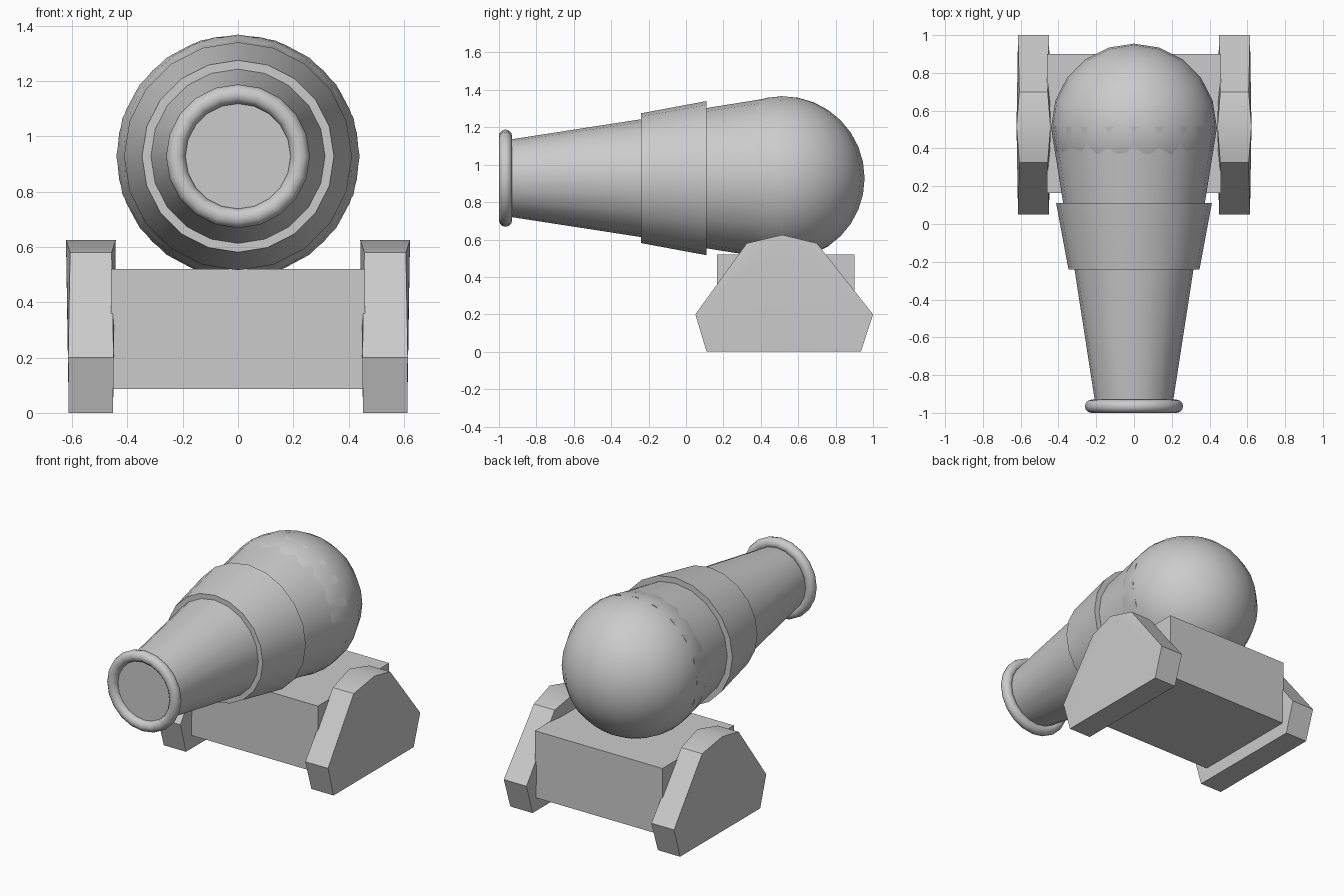
import bpy, bmesh, math
from mathutils import Matrix

if "Cube" in bpy.data.objects:
    bpy.data.objects.remove(bpy.data.objects["Cube"])

AXIS_Z = 0.928
SIDES = 20


def finish(name, bm, angle=30):
    bmesh.ops.recalc_face_normals(bm, faces=bm.faces[:])
    mesh = bpy.data.meshes.new(name)
    bm.to_mesh(mesh)
    bm.free()
    ob = bpy.data.objects.new(name, mesh)
    bpy.context.collection.objects.link(ob)
    bpy.ops.object.select_all(action='DESELECT')
    ob.select_set(True)
    bpy.context.view_layer.objects.active = ob
    bpy.ops.object.shade_smooth_by_angle(angle=math.radians(angle))
    return ob


def lathe(name, profile, closed=False, angle=30):
    """Revolve (y, radius) points around the barrel axis."""
    bm = bmesh.new()
    rings = []
    for y, r in profile:
        ring = []
        for i in range(SIDES):
            a = 2 * math.pi * i / SIDES
            ring.append(bm.verts.new((r * math.cos(a), y, AXIS_Z + r * math.sin(a))))
        rings.append(ring)
    pairs = list(zip(rings, rings[1:]))
    if closed:
        pairs.append((rings[-1], rings[0]))
    else:
        bm.faces.new(rings[0])
        bm.faces.new(rings[-1])
    for a, b in pairs:
        for i in range(SIDES):
            j = (i + 1) % SIDES
            bm.faces.new((a[i], a[j], b[j], b[i]))
    return finish(name, bm, angle)


# Stepped, tapering barrel with a raised band
lathe("barrel", [(-0.965, 0.203), (-0.24, 0.315), (-0.24, 0.347), (0.11, 0.412),
                 (0.11, 0.375), (0.515, 0.44)])

# Rounded muzzle ring
lathe("muzzle_ring", [(-0.965 + 0.035 * math.cos(math.tau * k / 12),
                       0.225 + 0.035 * math.sin(math.tau * k / 12)) for k in range(12)],
      closed=True, angle=60)

# Ball-shaped breech
bm = bmesh.new()
bmesh.ops.create_uvsphere(bm, u_segments=SIDES, v_segments=16, radius=0.438,
                          matrix=Matrix.Translation((0, 0.517, AXIS_Z)))
finish("breech", bm)

# Carriage block between the cheeks
bm = bmesh.new()
bmesh.ops.create_cube(bm, size=1, matrix=Matrix.Translation((0, 0.5325, 0.3035))
                      @ Matrix.Diagonal((0.92, 0.735, 0.435, 1)))
finish("carriage_block", bm)

# Side cheeks: (y, z, half thickness), apex first, sides fanned from the apex
CHEEK = [(0.515, 0.625, 0.09), (0.70, 0.58, 0.075), (1.0, 0.20, 0.082), (0.935, 0, 0.08),
         (0.11, 0, 0.08), (0.05, 0.20, 0.082), (0.325, 0.58, 0.075)]
for name, side in (("left_cheek", -1), ("right_cheek", 1)):
    bm = bmesh.new()
    inner, outer = ([bm.verts.new((side * 0.532 + s * t, y, z)) for y, z, t in CHEEK]
                    for s in (-1, 1))
    n = len(CHEEK)
    for i in range(n):
        j = (i + 1) % n
        bm.faces.new((inner[i], inner[j], outer[j], outer[i]))
    for loop in (inner, outer):
        for i in range(1, n - 1):
            bm.faces.new((loop[0], loop[i], loop[i + 1]))
    finish(name, bm)
